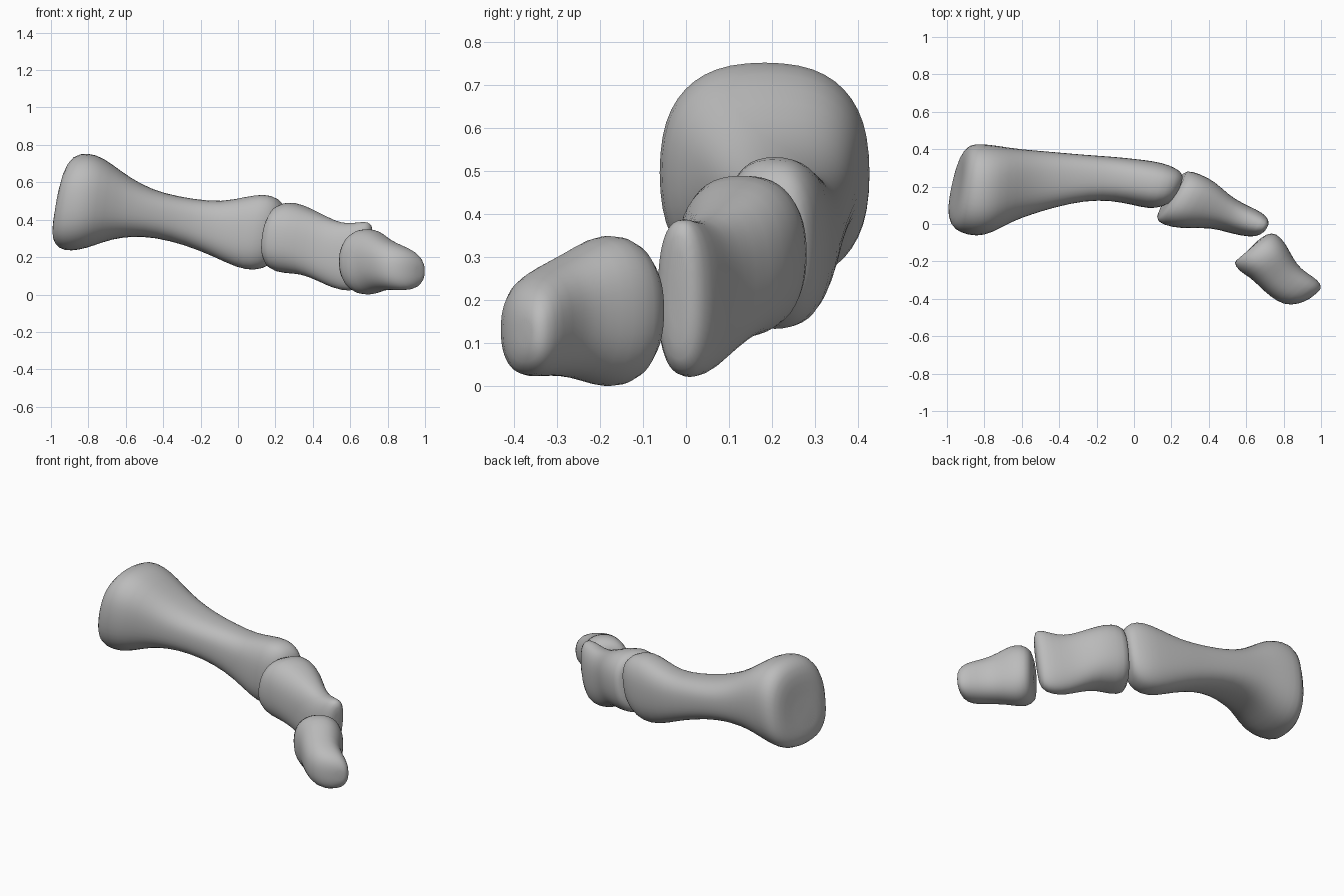
import bpy, bmesh, math
from mathutils import Vector

cube = bpy.data.objects.get("Cube")
if cube:
    bpy.data.objects.remove(cube, do_unlink=True)

# Single matte bone colour
bone_grey = bpy.data.materials.new("bone grey")
bone_grey.use_nodes = True
colour = (0.5, 0.5, 0.5, 1)
bone_grey.diffuse_color = colour
shader = bone_grey.node_tree.nodes["Principled BSDF"]
shader.inputs["Base Color"].default_value = colour
shader.inputs["Roughness"].default_value = 0.7

SIDES = 24


def superellipse(angle, power):
    """Point on a rounded-square outline that fits the unit box."""
    c, s = math.cos(angle), math.sin(angle)
    return (math.copysign(abs(c) ** (2 / power), c),
            math.copysign(abs(s) ** (2 / power), s))


def loft_bone(name, sections, lean, power):
    """Loft upright rings; each section is near x, y, far x, y, low z, high z.

    lean slides the top of every ring along x, so the joints tilt.
    """
    bm = bmesh.new()
    rings = []
    for near_x, near_y, far_x, far_y, low, high in sections:
        near, far = Vector((near_x, near_y, 0)), Vector((far_x, far_y, 0))
        middle, half = (near + far) / 2, (far - near) / 2
        centre_z, half_z = (low + high) / 2, (high - low) / 2
        ring = []
        for i in range(SIDES):
            across, up = superellipse(math.tau * i / SIDES, power)
            point = middle + half * across
            point.x += lean * up
            point.z = centre_z + half_z * up
            ring.append(bm.verts.new(point))
        rings.append(ring)
    for a, b in zip(rings, rings[1:]):
        for i in range(SIDES):
            j = (i + 1) % SIDES
            bm.faces.new((a[i], a[j], b[j], b[i]))
    # Close both joint ends with a centre point
    for ring in (rings[0], rings[-1]):
        cap = bm.faces.new(ring)
        bmesh.ops.poke(bm, faces=[cap])
    bmesh.ops.recalc_face_normals(bm, faces=bm.faces)
    mesh = bpy.data.meshes.new(name)
    bm.to_mesh(mesh)
    bm.free()
    mesh.materials.append(bone_grey)
    obj = bpy.data.objects.new(name, mesh)
    bpy.context.collection.objects.link(obj)
    smooth = obj.modifiers.new("rounding", "SUBSURF")
    smooth.levels = smooth.render_levels = 1
    for face in mesh.polygons:
        face.use_smooth = True
    return obj


# Long bone: broad base, narrow shaft, rounded head
loft_bone("long_foot_bone", [
    (-.985, .06, -.935, .30, .31, .57),
    (-.975, -.01, -.92, .37, .26, .67),
    (-.93, -.05, -.88, .43, .23, .75),
    (-.84, -.07, -.81, .43, .235, .76),
    (-.76, -.05, -.73, .42, .26, .735),
    (-.66, .01, -.64, .405, .295, .66),
    (-.55, .05, -.54, .395, .31, .59),
    (-.42, .09, -.42, .385, .305, .54),
    (-.26, .125, -.26, .37, .265, .51),
    (-.12, .125, -.10, .36, .205, .495),
    (0, .10, .04, .345, .14, .525),
    (.08, .08, .15, .33, .125, .54),
    (.15, .09, .22, .30, .15, .52),
    (.20, .12, .26, .27, .20, .46),
], .025, 2.5)

# Middle bone: cupped base over the long bone's head, tapering forward
loft_bone("near_toe_bone", [
    (.13, .05, .26, .26, .19, .43),
    (.12, .01, .28, .29, .13, .485),
    (.20, -.02, .35, .27, .11, .50),
    (.30, -.025, .43, .23, .11, .46),
    (.41, -.02, .50, .16, .07, .415),
    (.50, -.045, .57, .115, .03, .38),
    (.58, -.065, .65, .08, .015, .385),
    (.65, -.07, .705, .045, .03, .395),
    (.68, -.05, .715, .01, .09, .36),
], .02, 2.4)

# Tip bone: wide base narrowing to a blunt rounded end
loft_bone("toe_tip_bone", [
    (.56, -.19, .68, -.07, .10, .26),
    (.53, -.20, .74, -.04, .03, .32),
    (.555, -.25, .785, -.07, -.005, .355),
    (.62, -.285, .82, -.12, 0, .35),
    (.67, -.335, .85, -.18, .02, .315),
    (.73, -.39, .89, -.24, .025, .285),
    (.80, -.435, .965, -.285, .02, .255),
    (.88, -.43, 1.0, -.32, .03, .22),
    (.94, -.40, 1.0, -.35, .08, .17),
], 0, 2.3)
